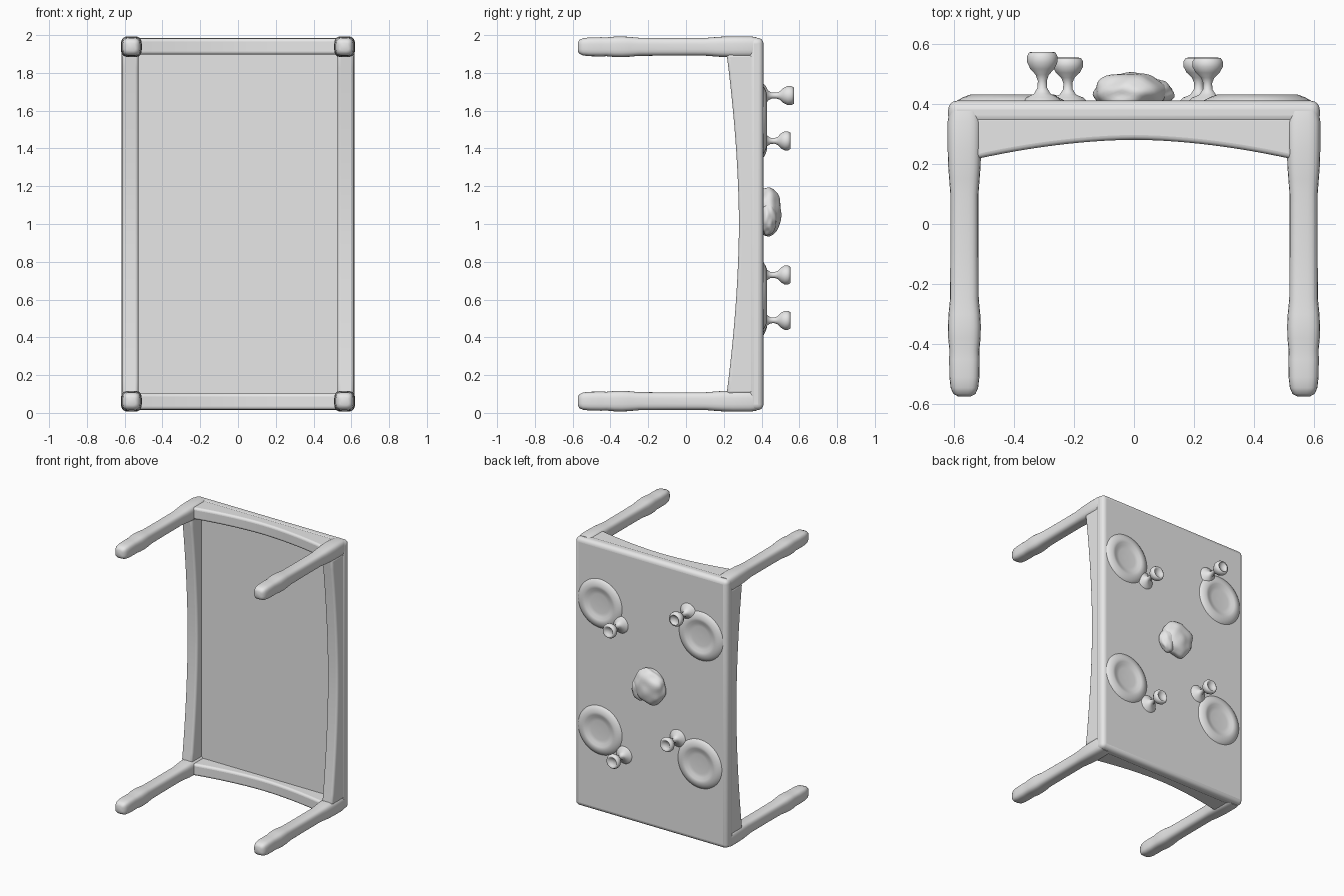
import bpy, bmesh, math
from mathutils import Vector, noise

if "Cube" in bpy.data.objects:
    bpy.data.objects.remove(bpy.data.objects["Cube"])

CLAY = bpy.data.materials.new("grey_clay")
CLAY.diffuse_color = (0.8, 0.8, 0.8, 1)
CLAY.use_nodes = True
CLAY.node_tree.nodes["Principled BSDF"].inputs["Base Color"].default_value = CLAY.diffuse_color
MID = 1.0  # height of the table's centre


def finish(name, bm, bevel=0, angle=40):
    bmesh.ops.recalc_face_normals(bm, faces=bm.faces)
    me = bpy.data.meshes.new(name)
    bm.to_mesh(me)
    bm.free()
    ob = bpy.data.objects.new(name, me)
    bpy.context.collection.objects.link(ob)
    me.materials.append(CLAY)
    if bevel:
        mod = ob.modifiers.new("bevel", 'BEVEL')
        mod.width, mod.segments, mod.limit_method = bevel, 4, 'ANGLE'
        mod.angle_limit = math.radians(40)
    bpy.ops.object.select_all(action='DESELECT')
    bpy.context.view_layer.objects.active = ob
    ob.select_set(True)
    bpy.ops.object.shade_smooth_by_angle(angle=math.radians(angle))
    return ob


def loft(bm, rings):
    """Skin a list of closed point loops and cap both ends."""
    loops = [[bm.verts.new(p) for p in r] for r in rings]
    n = len(loops[0])
    for a, b in zip(loops, loops[1:]):
        for i in range(n):
            j = (i + 1) % n
            bm.faces.new((a[i], a[j], b[j], b[i]))
    bm.faces.new(loops[0])
    bm.faces.new(loops[-1][::-1])


def section(x, y, z, r, power=1.0, n=24):
    """Round (power 1) or squarish (power < 1) loop around the y axis."""
    pts = []
    for i in range(n):
        a = 2 * math.pi * (i + 0.5) / n
        c, s = math.cos(a), math.sin(a)
        pts.append((x + r * math.copysign(abs(c) ** power, c), y,
                    z + r * math.copysign(abs(s) ** power, s)))
    return pts


def turned(name, x, z, profile, power=1.0, n=24):
    bm = bmesh.new()
    loft(bm, [section(x, y, z, r, power, n) for r, y in profile])
    return finish(name, bm, angle=60)


# Table top slab
bm = bmesh.new()
bmesh.ops.create_cube(bm, size=1)
for v in bm.verts:
    v.co = Vector((v.co.x * 1.236, 0.37 + v.co.y * 0.08, MID + v.co.z * 1.97))
finish("table_top", bm, bevel=0.03)


# Arched aprons on the four sides
def apron(name, half, offset, vertical):
    bm = bmesh.new()
    rings = []
    for i in range(25):
        t = -1 + 2 * i / 24
        edge = 0.28 - 0.065 * abs(t) ** 1.8
        ring = []
        for w, y in ((-0.043, 0.36), (0.043, 0.36), (0.043, edge), (-0.043, edge)):
            along, across = t * half, offset + w
            ring.append((across, y, MID + along) if vertical else (along, y, MID + across))
        rings.append(ring)
    loft(bm, rings)
    finish(name, bm, bevel=0.016)


for s, tag in ((-1, "a"), (1, "b")):
    apron("long_apron_" + tag, 0.90, s * 0.570, True)
    apron("short_apron_" + tag, 0.53, s * 0.940, False)

# Four turned legs with squarish section
LEG = [(0.022, -0.573), (0.037, -0.565), (0.046, -0.545), (0.050, -0.51),
       (0.051, -0.45), (0.050, -0.42), (0.054, -0.38), (0.055, -0.34),
       (0.053, -0.30), (0.048, -0.25), (0.047, -0.10), (0.047, 0.10),
       (0.051, 0.15), (0.054, 0.19), (0.056, 0.25), (0.056, 0.34), (0.05, 0.375)]
for sx in (-1, 1):
    for sz in (-1, 1):
        turned(f"leg_{'left' if sx < 0 else 'right'}_{'low' if sz < 0 else 'high'}",
               sx * 0.564, MID + sz * 0.938, LEG, power=0.6)

# Four dished plates
PLATE = [(0.185, 0.400), (0.178, 0.411), (0.158, 0.422), (0.135, 0.430),
         (0.115, 0.427), (0.095, 0.417), (0.07, 0.414), (0.01, 0.414)]
for i, (x, z) in enumerate([(-0.41, 1.53), (0.41, 1.55), (-0.40, 0.59), (0.41, 0.62)]):
    turned(f"plate_{i + 1}", x, z, PLATE, n=40)

# Four goblets, one taller than the rest
GOBLET = [(0.065, 0.0), (0.052, 0.012), (0.028, 0.022), (0.016, 0.04),
          (0.015, 0.06), (0.022, 0.078), (0.04, 0.095), (0.051, 0.115),
          (0.051, 0.132), (0.044, 0.144), (0.036, 0.145), (0.028, 0.135), (0.005, 0.13)]
for i, (x, z, h) in enumerate([(-0.305, 1.68, 1.13), (0.245, 1.44, 1),
                               (0.215, 0.49, 1), (-0.22, 0.73, 1)]):
    turned(f"goblet_{i + 1}", x, z, [(r, 0.408 + y * h) for r, y in GOBLET])


# Lumpy roast in the centre: a main body and a smaller side lobe
def lump(name, centre, size, seed):
    bm = bmesh.new()
    bmesh.ops.create_icosphere(bm, subdivisions=4, radius=1)
    for v in bm.verts:
        p = v.co.copy()
        k = 1 + 0.13 * noise.noise(p * 1.8 + Vector((seed, 0, 0)))
        v.co = Vector(centre) + Vector([a * b * k for a, b in zip(p, size)])
    finish(name, bm, angle=60)


lump("roast_body", (-0.015, 0.435, 1.065), (0.125, 0.07, 0.125), 3)
lump("roast_lobe", (0.07, 0.435, 1.03), (0.062, 0.045, 0.085), 8)
